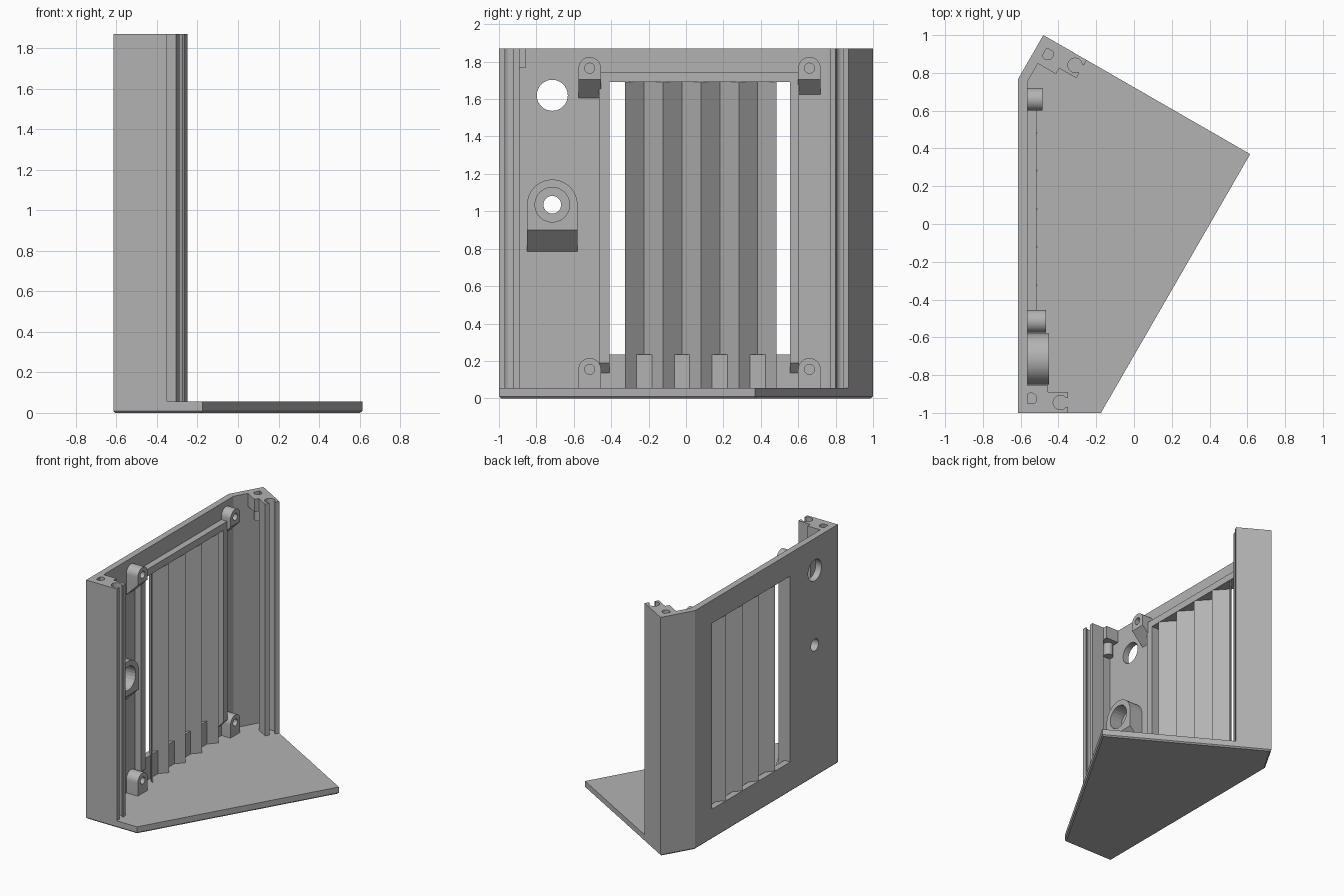
import bpy, bmesh
from math import sin, cos, pi, asin
from mathutils import Vector

cube = bpy.data.objects.get("Cube")
if cube:
    bpy.data.objects.remove(cube)

grey = bpy.data.materials.new("plain_grey")
grey.use_nodes = True
COLOUR = (0.45, 0.45, 0.45, 1)
grey.diffuse_color = COLOUR
grey.node_tree.nodes["Principled BSDF"].inputs["Base Color"].default_value = COLOUR

BACK, INNER, TOP, FLOOR = -0.615, -0.565, 1.87, 0.055


def finish(name, bm):
    bmesh.ops.recalc_face_normals(bm, faces=bm.faces)
    mesh = bpy.data.meshes.new(name)
    bm.to_mesh(mesh)
    bm.free()
    mesh.materials.append(grey)
    obj = bpy.data.objects.new(name, mesh)
    bpy.context.collection.objects.link(obj)
    return obj


def sweep(name, points, offset):
    """Solid made by pushing a closed 3D outline along an offset."""
    bm = bmesh.new()
    face = bm.faces.new([bm.verts.new(p) for p in points])
    ext = bmesh.ops.extrude_face_region(bm, geom=[face], use_keep_orig=True)
    moved = [g for g in ext["geom"] if isinstance(g, bmesh.types.BMVert)]
    bmesh.ops.translate(bm, verts=moved, vec=Vector(offset))
    return finish(name, bm)


def prism(name, outline, z0, z1):
    return sweep(name, [(x, y, z0) for x, y in outline], (0, 0, z1 - z0))


def slab(name, outline, x0, x1):
    return sweep(name, [(x0, y, z) for y, z in outline], (x1 - x0, 0, 0))


def rect(a0, a1, b0, b1):
    return [(a0, b0), (a1, b0), (a1, b1), (a0, b1)]


def arc(a, b, r, start=0, end=2 * pi, n=32):
    steps = n if end - start > 6.28 else n + 1
    return [(a + r * cos(start + (end - start) * i / n),
             b + r * sin(start + (end - start) * i / n)) for i in range(steps)]


def cut(obj, cutter):
    mod = obj.modifiers.new("cut", 'BOOLEAN')
    mod.operation = 'DIFFERENCE'
    mod.solver = 'EXACT'
    mod.object = cutter
    cutter.hide_render = True
    cutter.hide_viewport = True
    cutter.display_type = 'WIRE'


def smooth(obj):
    bpy.ops.object.select_all(action='DESELECT')
    obj.select_set(True)
    bpy.context.view_layer.objects.active = obj
    bpy.ops.object.shade_smooth_by_angle(angle=0.5)


# Base plate with a small chamfer round the underside
base = prism("base_plate", [(BACK, -1), (-0.175, -1), (0.615, 0.37),
                            (-0.48, 1), (BACK, 0.765)], 0, FLOOR)
bm = bmesh.new()
bm.from_mesh(base.data)
rim = [e for e in bm.edges if all(v.co.z < 0.001 for v in e.verts)]
bmesh.ops.bevel(bm, geom=rim, offset=0.01, segments=1, affect='EDGES')
bm.to_mesh(base.data)
bm.free()

# Main wall with window and two round holes
BOSS_Y, BOSS_Z = -0.715, 1.035
W0, W1, SILL, HEAD = -0.41, 0.555, 0.235, 1.69
wall = slab("main_wall", rect(-1, 0.765, 0.03, TOP), BACK, INNER)
cut(wall, slab("window_cutter", rect(W0, W1, SILL, HEAD), -0.7, -0.5))
cut(wall, slab("large_hole_cutter", arc(BOSS_Y, 1.62, 0.083), -0.7, -0.5))
shaft = slab("shaft_hole_cutter", arc(BOSS_Y, BOSS_Z, 0.047), -0.7, -0.4)
cut(wall, shaft)
smooth(wall)

# Angled wall at the rear corner
prism("angled_wall", [(BACK, 0.765), (-0.48, 1), (-0.437, 0.975), (INNER, 0.752)],
      0.03, TOP)

# Raised window frame: top bar and two side bars with sloped feet
FRAME = -0.515
slab("frame_top", rect(-0.465, 0.605, HEAD, 1.745), INNER, FRAME)
for side, y0, y1 in (("front", -0.465, W0), ("rear", W1, 0.605)):
    sweep("frame_side_" + side,
          [(INNER, y0, 0.135), (FRAME, y0, 0.19), (FRAME, y0, HEAD), (INNER, y0, HEAD)],
          (0, y1 - y0, 0))

# Folded louver panel
START, FOLD, RIDGE, VALLEY, THICK = -0.325, 0.1012, -0.51, -0.602, 0.012
fold = [(VALLEY if i % 2 else RIDGE, START + FOLD * i) for i in range(9)]
prism("louver_panel", fold + [(x - THICK, y) for x, y in reversed(fold)], 0.04, HEAD)


def lug(name, y, z, radius, depth, box_z, bore, bore_start, sloped=True):
    """Round-topped mount on the wall with a sloped underside."""
    x1 = INNER + depth
    outline = [(y - radius, box_z)] + [(y + radius, box_z)] + arc(y, z, radius, 0, pi, 20)
    body = slab(name, outline, INNER - 0.005, x1)
    cut(body, slab(name + "_bore", arc(y, z, bore, n=24), bore_start, x1 + 0.1))
    smooth(body)
    if sloped:
        sweep(name + "_support",
              [(INNER, y - radius, box_z), (x1, y - radius, box_z),
               (INNER, y - radius, box_z - depth)], (0, 2 * radius, 0))
    return body


# Corner mounts and the large bored boss
for side, y, depth in (("front", -0.515, 0.1), ("rear", 0.66, 0.08)):
    lug("upper_mount_" + side, y, 1.765, 0.06, depth, 1.705, 0.027, INNER + 0.01)
    lug("lower_mount_" + side, y, 0.155, 0.06, depth, 0.04, 0.027, INNER + 0.01, False)
boss = lug("bored_boss", BOSS_Y, BOSS_Z, 0.135, 0.115, 0.9, 0.093, INNER + 0.01)
cut(boss, shaft)


# Slotted corner columns, each drawn in its own corner frame (u along, v inward)
def column(side, origin, u_dir, v_dir):
    o, ud, vd = Vector(origin), Vector(u_dir), Vector(v_dir)

    def place(pts):
        return [tuple(o + ud * u + vd * v) for u, v in pts]

    END, r, gap = 0.265, 0.038, 0.023
    cu, cv = 0.225, 0.055
    a = asin(gap / r)
    prism("column_face_" + side, place(rect(0, 0.17, 0, 0.05)), 0.03, TOP)
    slot = [(END, cv + gap)] + arc(cu, cv, r, a, 2 * pi - a, 24) + [(END, cv - gap)]
    rail = prism("slotted_rail_" + side,
                 place([(END, 0), (0.16, 0), (0.16, 0.11), (END, 0.11)] + slot), 0.03, TOP)
    smooth(rail)
    # Screw block at the top with a post beneath it
    block = prism("screw_block_" + side, place(rect(0, 0.16, 0, 0.145)), 1.77, TOP)
    cut(block, prism("screw_cutter_" + side, place(arc(0.07, 0.075, 0.03, n=24)), 1.78, 2))
    smooth(block)
    smooth(prism("screw_post_" + side, place(arc(0.085, 0.075, 0.035, n=24)), 1.67, 1.775))


column("front", (BACK, -1), (1, 0), (0, 1))
column("rear", (-0.48, 1), (0.867, -0.499), (-0.499, -0.867))
